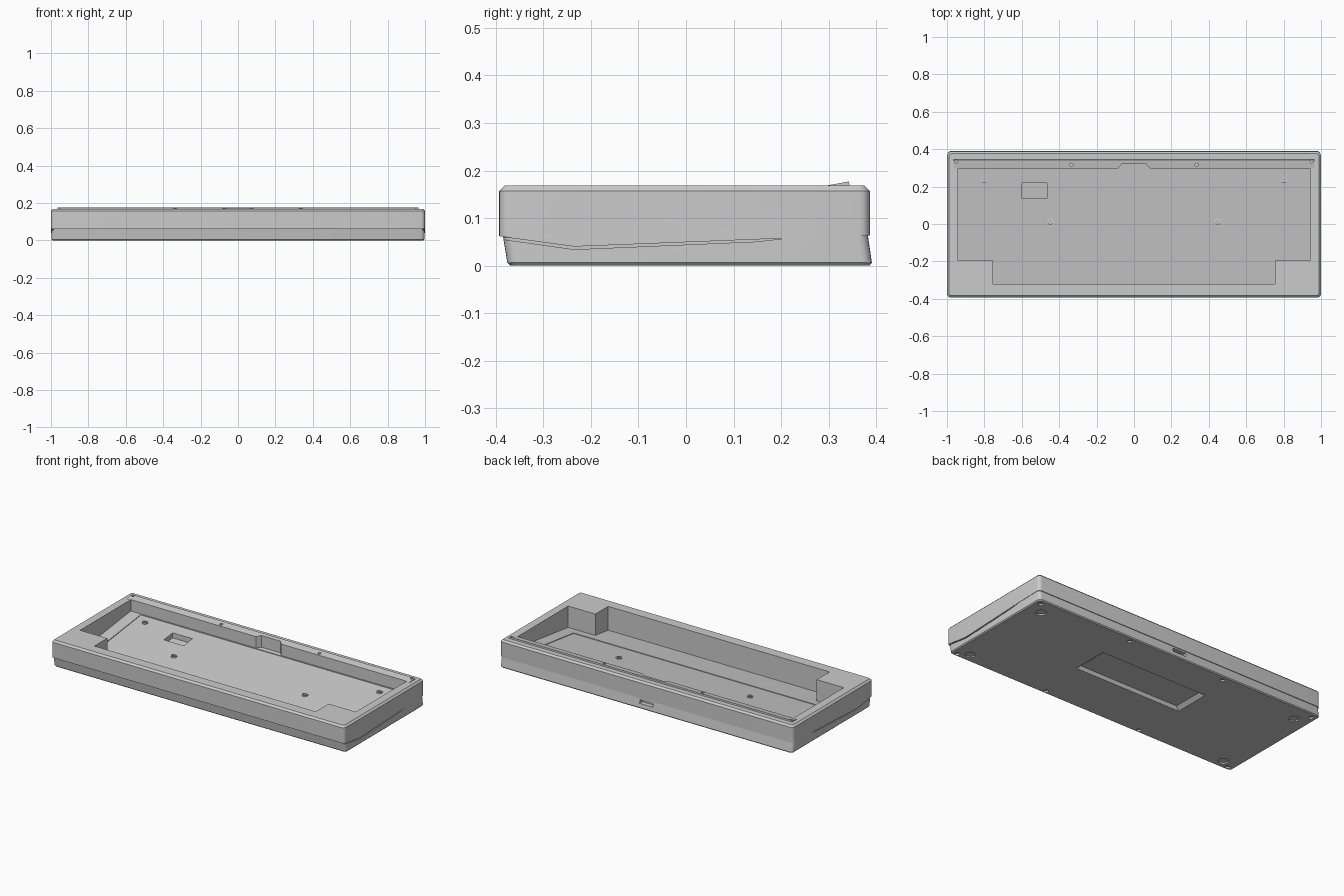
import bpy, bmesh
from mathutils import Vector

if "Cube" in bpy.data.objects:
    bpy.data.objects.remove(bpy.data.objects["Cube"])


def loft(name, loop_a, loop_b):
    """Closed solid between two matching loops."""
    bm = bmesh.new()
    a = [bm.verts.new(p) for p in loop_a]
    b = [bm.verts.new(p) for p in loop_b]
    bm.faces.new(a)
    bm.faces.new(b)
    n = len(a)
    for i in range(n):
        j = (i + 1) % n
        bm.faces.new((a[i], a[j], b[j], b[i]))
    bmesh.ops.recalc_face_normals(bm, faces=bm.faces)
    me = bpy.data.meshes.new(name)
    bm.to_mesh(me)
    bm.free()
    ob = bpy.data.objects.new(name, me)
    bpy.context.collection.objects.link(ob)
    return ob


def prism_x(name, prof, x0, x1):
    return loft(name, [(x0, y, z) for y, z in prof], [(x1, y, z) for y, z in prof])


def prism_z(name, pts, bottom, top):
    return loft(name, [(x, y, bottom(y)) for x, y in pts], [(x, y, top) for x, y in pts])


def rect(x0, x1, y0, y1):
    return [(x0, y0), (x1, y0), (x1, y1), (x0, y1)]


def cylinder(name, x, y, z0, z1, r, sides=20):
    bpy.ops.mesh.primitive_cylinder_add(vertices=sides, radius=r, depth=z1 - z0,
                                        location=(x, y, (z0 + z1) / 2))
    ob = bpy.context.object
    ob.name = name
    return ob


def boolean(target, other, op='DIFFERENCE'):
    other.hide_render = True
    mod = target.modifiers.new("cut", 'BOOLEAN')
    mod.operation = op
    mod.solver = 'EXACT'
    mod.object = other
    bpy.context.view_layer.objects.active = target
    bpy.ops.object.modifier_apply(modifier=mod.name)
    bpy.data.objects.remove(other)


def soften(ob, radius, rim_z, chamfer):
    """Round the four upright corners, then chamfer the rim at rim_z."""
    bm = bmesh.new()
    bm.from_mesh(ob.data)
    up = []
    for e in bm.edges:
        d = (e.verts[1].co - e.verts[0].co)
        if abs(d.z) > 0.04 and abs(d.x) < 1e-4 and abs(d.y) < 0.03:
            up.append(e)
    bmesh.ops.bevel(bm, geom=up, offset=radius, segments=5, profile=0.5, affect='EDGES')
    rim = [e for e in bm.edges if all(abs(v.co.z - rim_z) < 1e-4 for v in e.verts)]
    bmesh.ops.bevel(bm, geom=rim, offset=chamfer, segments=1, affect='EDGES')
    bm.to_mesh(ob.data)
    bm.free()


def floor(y):
    return 0.061 + 0.125 * y


# Upper shell with the bent seam, and tilted base below it
case = prism_x("keyboard_case", [(-0.393, 0.062), (-0.235, 0.04), (0.2, 0.058),
                                 (0.387, 0.063), (0.387, 0.168), (-0.393, 0.168)], -1, 1)
soften(case, 0.022, 0.168, 0.011)
base = prism_x("base", [(-0.375, 0), (0.392, 0), (0.382, 0.068), (-0.386, 0.068)], -0.998, 0.998)
soften(base, 0.022, 0, 0.006)
boolean(case, base, 'UNION')

# Sloping lip along the back rim
lip = prism_x("back_lip", [(0.296, 0.16), (0.296, 0.1685), (0.343, 0.177), (0.345, 0.16)],
              -0.965, 0.965)
boolean(case, lip, 'UNION')

# Tapering side grooves
groove = [(-0.42, 0.065), (-0.235, 0.04), (0.21, 0.0575),
          (0.15, 0.0505), (-0.235, 0.034), (-0.42, 0.06)]
for s in (-1, 1):
    boolean(case, prism_x("groove_cutter", groove, s * 0.986, s * 1.1))

# Main cavity with tilted floor and back notch
outline = [(-0.755, -0.32), (0.755, -0.32), (0.755, -0.195), (0.94, -0.195), (0.94, 0.298),
           (0.085, 0.298), (0.065, 0.32), (-0.065, 0.32), (-0.085, 0.298),
           (-0.94, 0.298), (-0.94, -0.195), (-0.755, -0.195)]
boolean(case, prism_z("cavity_cutter", outline, floor, 0.3))
boolean(case, prism_z("pocket_cutter", rect(-0.868, 0.865, -0.14, 0.295),
                      lambda y: floor(y) - 0.004, 0.15))
boolean(case, prism_z("socket_cutter", rect(-0.6, -0.465, 0.135, 0.22),
                      lambda y: floor(y) - 0.035, 0.15))

# Underside panel recess with sloped walls
low = [(x, y, -0.01) for x, y in rect(-0.375, 0.375, -0.06, 0.175)]
high = [(x, y, 0.02) for x, y in rect(-0.34, 0.34, -0.045, 0.16)]
boolean(case, loft("panel_cutter", low, high))

# Foot recesses and screw holes below, small holes in the back rim
for s in (-1, 1):
    for y in (-0.315, 0.285):
        boolean(case, cylinder("foot_cutter", s * 0.9, y, -0.01, 0.008, 0.03, 24))
    for x in (0.96, 0.33):
        for y in (-0.352, 0.355):
            boolean(case, cylinder("screw_cutter", s * x, y, -0.01, 0.01, 0.014, 16))
    boolean(case, cylinder("rim_hole_cutter", s * 0.335, 0.316, 0.15, 0.2, 0.009, 16))
    boolean(case, cylinder("rim_hole_cutter", s * 0.95, 0.335, 0.15, 0.2, 0.008, 16))

# Cable port in the back wall
port = prism_x("port_cutter", [(0.36, 0.03), (0.42, 0.03), (0.42, 0.052), (0.36, 0.052)],
               -0.045, 0.045)
boolean(case, port)

# Raised mounting rings on the cavity floor
for s in (-1, 1):
    for x, y in ((0.8, 0.237), (0.447, 0.015)):
        z = floor(y) - 0.004
        ring = cylinder("mount_ring", s * x, y, z - 0.01, z + 0.006, 0.018, 24)
        boolean(ring, cylinder("ring_cutter", s * x, y, z - 0.004, z + 0.02, 0.01, 16))

# Smooth the rounded corners, keep hard edges
for ob in bpy.context.scene.objects:
    bpy.ops.object.select_all(action='DESELECT')
    ob.select_set(True)
    bpy.context.view_layer.objects.active = ob
    bpy.ops.object.shade_smooth_by_angle(angle=0.5)
